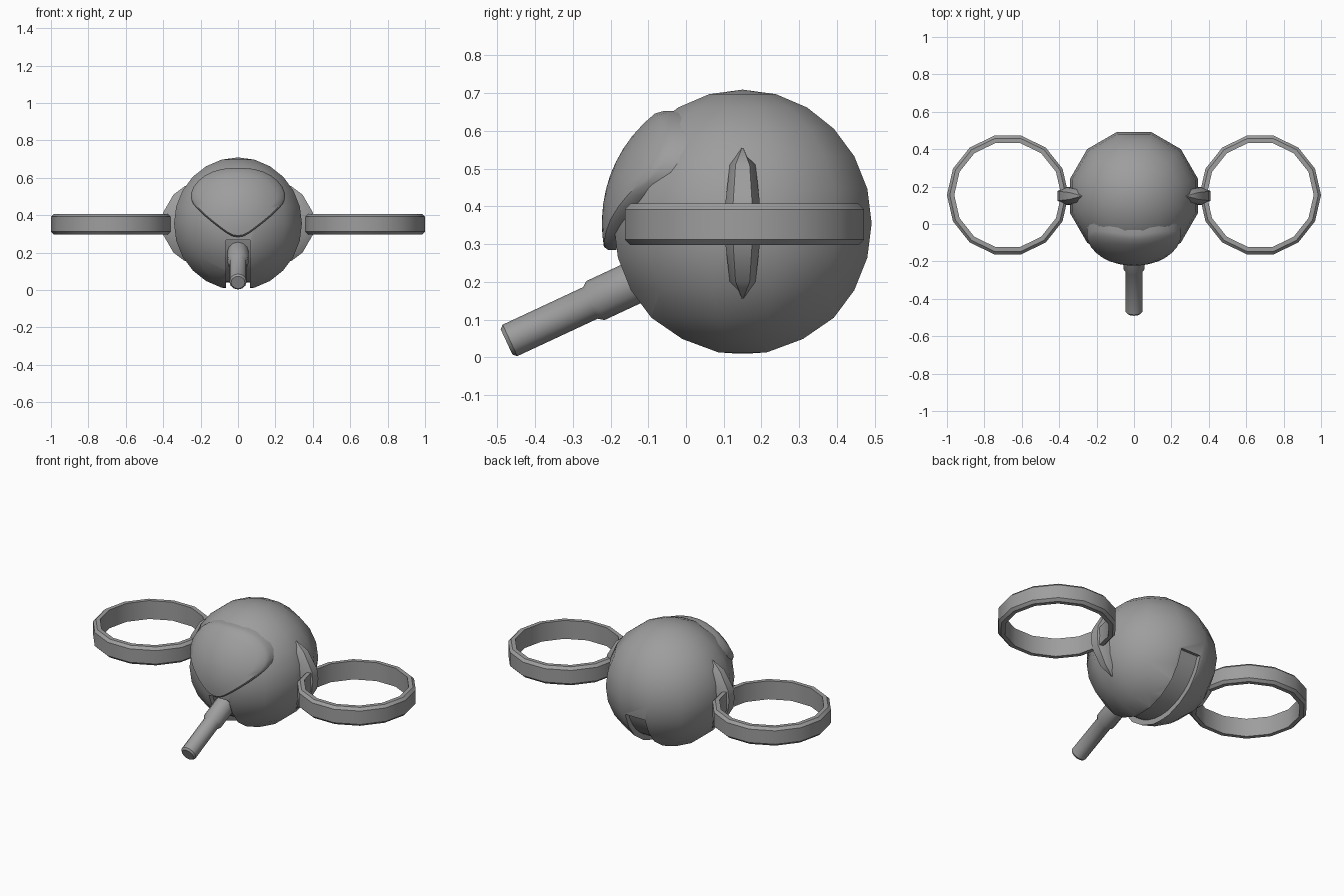
import bpy
import bmesh
from math import sin, cos, pi, radians, sqrt
from mathutils import Vector, Matrix

default = bpy.data.objects.get("Cube")
if default:
    bpy.data.objects.remove(default, do_unlink=True)

grey = bpy.data.materials.new("plain grey")
grey.use_nodes = True
colour = (0.34, 0.34, 0.34, 1)
grey.diffuse_color = colour
grey.node_tree.nodes["Principled BSDF"].inputs["Base Color"].default_value = colour

CENTRE = Vector((0, 0.15, 0.355))
RADIUS = 0.354


def finish(name, bm, smooth=True):
    """Turn a bmesh into a grey object."""
    bmesh.ops.recalc_face_normals(bm, faces=bm.faces)
    mesh = bpy.data.meshes.new(name)
    bm.to_mesh(mesh)
    bm.free()
    mesh.materials.append(grey)
    obj = bpy.data.objects.new(name, mesh)
    bpy.context.collection.objects.link(obj)
    if smooth:
        shade(obj)
    return obj


def shade(obj):
    bpy.ops.object.select_all(action='DESELECT')
    obj.select_set(True)
    bpy.context.view_layer.objects.active = obj
    bpy.ops.object.shade_smooth_by_angle(angle=radians(40))


def loft(loops, closed=False):
    """Bridge equal loops of points; cap the ends or join them."""
    bm = bmesh.new()
    rows = [[bm.verts.new(p) for p in loop] for loop in loops]
    n = len(rows[0])
    pairs = list(zip(rows, rows[1:])) + ([(rows[-1], rows[0])] if closed else [])
    for a, b in pairs:
        for i in range(n):
            j = (i + 1) % n
            bm.faces.new((a[i], a[j], b[j], b[i]))
    if not closed:
        bm.faces.new(rows[0])
        bm.faces.new(rows[-1])
    return bm


def circle(radius, height, count):
    return [Vector((radius * cos(2 * pi * i / count),
                    radius * sin(2 * pi * i / count), height)) for i in range(count)]


# Round body with flat sides facing the axes
bm = bmesh.new()
bmesh.ops.create_uvsphere(bm, u_segments=12, v_segments=12, radius=RADIUS,
                          matrix=Matrix.Translation(CENTRE) @ Matrix.Rotation(pi / 12, 4, 'Z'))
body = finish("body", bm, smooth=False)

# Shallow curved slot running under the body from front to back
steps = 16
sections = []
for k in range(steps + 1):
    a = radians(195 + 150 * k / steps)
    sections.append([CENTRE + Vector((x, r * cos(a), r * sin(a)))
                     for x, r in ((-0.065, 0.315), (0.065, 0.315), (0.065, 0.42), (-0.065, 0.42))])
cutter = finish("slot_cutter", loft(sections), smooth=False)
cutter.hide_render = True
cut = body.modifiers.new("slot", 'BOOLEAN')
cut.operation = 'DIFFERENCE'
cut.solver = 'EXACT'
cut.object = cutter
bpy.context.view_layer.objects.active = body
bpy.ops.object.modifier_apply(modifier=cut.name)
bpy.data.objects.remove(cutter, do_unlink=True)
shade(body)

# Barrel with collar, tilted downward at the front
profile = [(0.057, 0.28), (0.057, 0.43), (0.046, 0.445), (0.046, 0.68), (0.037, 0.69)]
bm = loft([circle(r, s, 12) for r, s in profile])
bm.transform(Matrix.Translation((0, 0.15, 0.332)) @ Matrix.Rotation(radians(115), 4, 'X'))
finish("barrel", bm)


# Face plate: rounded triangle wrapped around the front
half = [(0, 0.30), (0.11, 0.29), (0.2, 0.245), (0.25, 0.18), (0.252, 0.12),
        (0.2, 0.06), (0.11, -0.015), (0.04, -0.065), (0, -0.072)]
outline = half + [(-x, z) for x, z in half[-2:0:-1]]
rounded = []
for (x, z), (u, w) in zip(outline, outline[1:] + outline[:1]):
    rounded += [(x * 0.75 + u * 0.25, z * 0.75 + w * 0.25),
                (x * 0.25 + u * 0.75, z * 0.25 + w * 0.75)]


def wrapped(scale, radius):
    mid = 0.13
    loop = []
    for x, z in rounded:
        x, z = x * scale, mid + (z - mid) * scale
        loop.append(CENTRE + Vector((x, -sqrt(radius ** 2 - x * x - z * z), z)))
    return loop


layers = [(0.1, 0.342), (0.6, 0.342), (1, 0.342), (1, 0.364), (0.96, 0.373),
          (0.8, 0.373), (0.6, 0.373), (0.4, 0.373), (0.2, 0.373), (0.05, 0.373)]
finish("face_plate", loft([wrapped(s, r) for s, r in layers]))

# Side fins and hoops, one of each per side
fin_stations = [(-0.2, 0.285, 0.003), (-0.155, 0.345, 0.034), (-0.06, 0.4, 0.045),
                (0, 0.408, 0.048), (0.06, 0.4, 0.045), (0.155, 0.345, 0.034), (0.2, 0.285, 0.003)]
hoop_profile = [(0.286, -0.055), (0.31, -0.055), (0.325, -0.04),
                (0.325, 0.04), (0.31, 0.055), (0.286, 0.055)]
for side, label in ((1, "left"), (-1, "right")):
    loops = []
    for z, x, w in fin_stations:
        shape = [(0.22, -w), (x - 0.04, -w), (x, -w * 0.55),
                 (x, w * 0.55), (x - 0.04, w), (0.22, w)]
        loops.append([CENTRE + Vector((side * px, py, z)) for px, py in shape])
    finish(label + "_fin", loft(loops))

    bm = loft([circle(r, z, 14) for r, z in hoop_profile], closed=True)
    bm.transform(Matrix.Translation((side * 0.675, 0.155, 0.352)))
    finish(label + "_hoop", bm)
